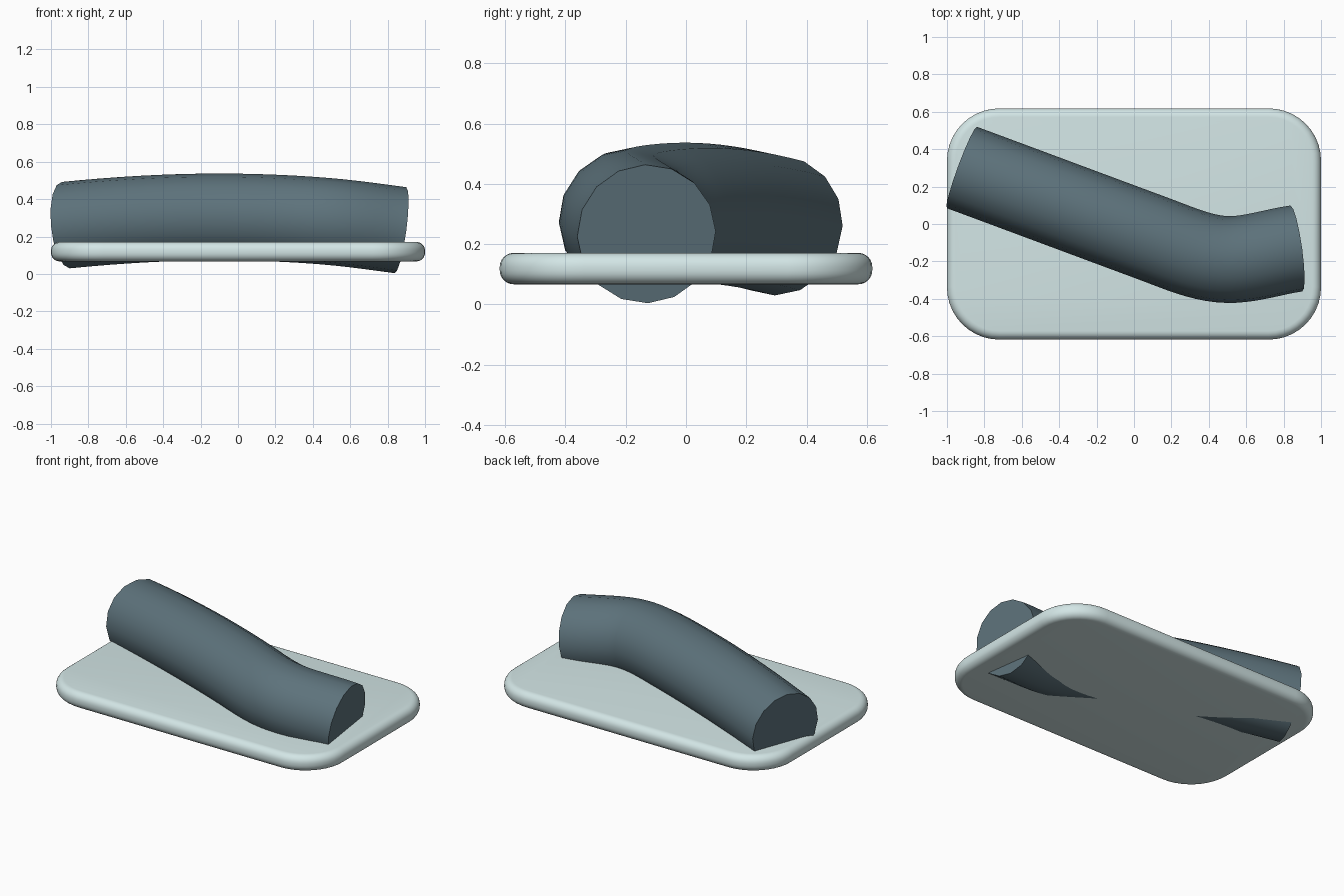
import bpy, bmesh, math

if "Cube" in bpy.data.objects:
    bpy.data.objects.remove(bpy.data.objects["Cube"])


def paint(obj, name, color):
    mat = bpy.data.materials.new(name)
    mat.diffuse_color = (*color, 1)
    mat.use_nodes = True
    mat.node_tree.nodes["Principled BSDF"].inputs["Base Color"].default_value = mat.diffuse_color
    obj.data.materials.append(mat)


def smooth(obj, angle):
    bpy.ops.object.select_all(action='DESELECT')
    obj.select_set(True)
    bpy.context.view_layer.objects.active = obj
    bpy.ops.object.shade_smooth_by_angle(angle=math.radians(angle))


# Base plate: box with rounded corners, then softened rims
bm = bmesh.new()
bmesh.ops.create_cube(bm, size=1)
for v in bm.verts:
    v.co.x *= 2.0
    v.co.y *= 1.236
    v.co.z = v.co.z * 0.104 + 0.119
upright = [e for e in bm.edges if abs(e.verts[0].co.z - e.verts[1].co.z) > 0.05]
bmesh.ops.bevel(bm, geom=upright, offset=0.28, segments=10, profile=0.5, affect='EDGES')
rims = [e for e in bm.edges if abs(e.verts[0].co.z - e.verts[1].co.z) < 0.01]
bmesh.ops.bevel(bm, geom=rims, offset=0.046, segments=6, profile=0.5, affect='EDGES')
bmesh.ops.recalc_face_normals(bm, faces=bm.faces)
mesh = bpy.data.meshes.new("base_plate")
bm.to_mesh(mesh)
bm.free()
plate = bpy.data.objects.new("base_plate", mesh)
bpy.context.collection.objects.link(plate)
paint(plate, "pale_plate", (0.65, 0.79, 0.79))
smooth(plate, 35)

# Bent tube: (x, y, z, dy/dx, dz/dx) along its centre line
path = [(-0.92, 0.302, 0.261, -0.37, 0.10),
        (0.10, -0.077, 0.302, -0.37, -0.03),
        (0.50, -0.190, 0.279, -0.02, -0.09),
        (0.868, -0.131, 0.234, 0.14, -0.135)]
curve = bpy.data.curves.new("bent_tube", 'CURVE')
curve.dimensions = '3D'
curve.bevel_depth = 0.232
curve.bevel_resolution = 6
curve.resolution_u = 10
curve.use_fill_caps = True
spline = curve.splines.new('BEZIER')
spline.bezier_points.add(len(path) - 1)
for i, (x, y, z, sy, sz) in enumerate(path):
    p = spline.bezier_points[i]
    p.handle_left_type = p.handle_right_type = 'FREE'
    before = (x - path[max(i - 1, 0)][0]) / 3 or 0.1
    after = (path[min(i + 1, len(path) - 1)][0] - x) / 3 or 0.1
    p.co = (x, y, z)
    p.handle_left = (x - before, y - sy * before, z - sz * before)
    p.handle_right = (x + after, y + sy * after, z + sz * after)
tube = bpy.data.objects.new("bent_tube", curve)
bpy.context.collection.objects.link(tube)
bpy.ops.object.select_all(action='DESELECT')
tube.select_set(True)
bpy.context.view_layer.objects.active = tube
bpy.ops.object.convert(target='MESH')
tube = bpy.context.view_layer.objects.active

# Weld the caps to the wall
bm = bmesh.new()
bm.from_mesh(tube.data)
bmesh.ops.remove_doubles(bm, verts=bm.verts, dist=0.0001)
bmesh.ops.recalc_face_normals(bm, faces=bm.faces)
bm.to_mesh(tube.data)
bm.free()
paint(tube, "slate_tube", (0.11, 0.17, 0.20))
smooth(tube, 40)
